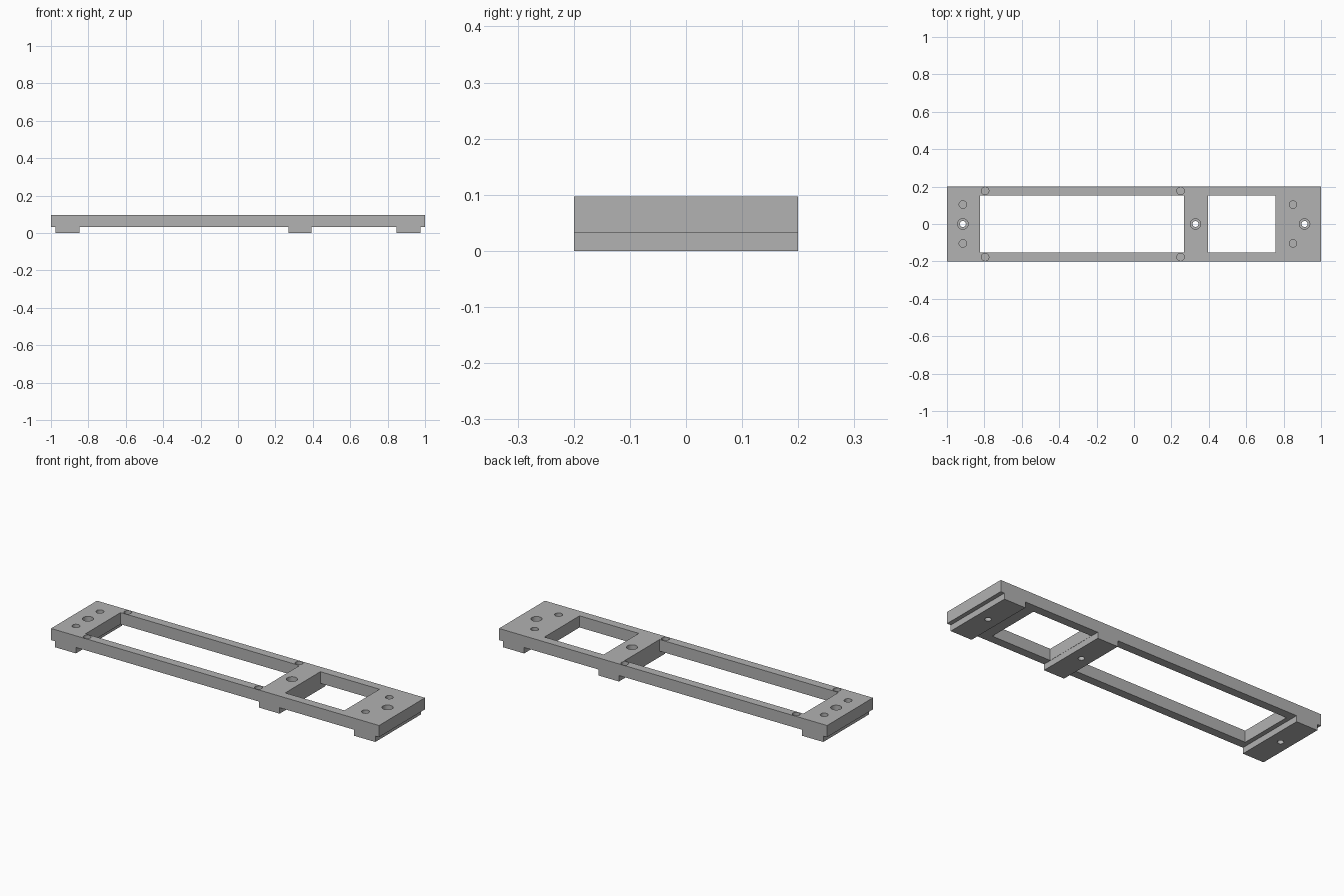
import bpy, bmesh
from mathutils import Matrix, Vector

default = bpy.data.objects.get("Cube")
if default:
    bpy.data.objects.remove(default, do_unlink=True)

TOP, PLATE_BOTTOM, HALF_WIDTH = 0.097, 0.033, 0.2

grey = bpy.data.materials.new("light grey")
grey.use_nodes = True
colour = (0.445, 0.445, 0.445, 1)
grey.diffuse_color = colour
grey.node_tree.nodes["Principled BSDF"].inputs["Base Color"].default_value = colour


def make_object(name, bm):
    bmesh.ops.recalc_face_normals(bm, faces=bm.faces)
    mesh = bpy.data.meshes.new(name)
    bm.to_mesh(mesh)
    bm.free()
    mesh.materials.append(grey)
    obj = bpy.data.objects.new(name, mesh)
    bpy.context.collection.objects.link(obj)
    return obj


def add_box(bm, x0, x1, half_y, z0, z1):
    centre = Matrix.Translation(((x0 + x1) / 2, 0, (z0 + z1) / 2))
    size = Matrix.Diagonal((x1 - x0, 2 * half_y, z1 - z0, 1))
    bmesh.ops.create_cube(bm, size=1, matrix=centre @ size)


def add_drill(bm, x, y, radius, z0, z1):
    bmesh.ops.create_cone(bm, cap_ends=True, segments=32, radius1=radius, radius2=radius,
                          depth=z1 - z0, matrix=Matrix.Translation((x, y, (z0 + z1) / 2)))


def cut(target, name, bm):
    cutter = make_object(name, bm)
    cutter.hide_render = True
    mod = target.modifiers.new(name, "BOOLEAN")
    mod.operation, mod.solver, mod.object = "DIFFERENCE", "EXACT", cutter
    bpy.context.view_layer.objects.active = target
    bpy.ops.object.modifier_apply(modifier=mod.name)
    bpy.data.objects.remove(cutter, do_unlink=True)


# Plate with three feet, extruded from its side outline
outline = [(-1, TOP), (-1, PLATE_BOTTOM)]
for x0, x1 in [(-0.977, -0.848), (0.269, 0.394), (0.847, 0.977)]:
    outline += [(x0, PLATE_BOTTOM), (x0, 0), (x1, 0), (x1, PLATE_BOTTOM)]
outline += [(1, PLATE_BOTTOM), (1, TOP)]
bm = bmesh.new()
side = bm.faces.new([bm.verts.new((x, -HALF_WIDTH, z)) for x, z in outline])
moved = bmesh.ops.extrude_face_region(bm, geom=[side])["geom"]
bmesh.ops.translate(bm, vec=Vector((0, 2 * HALF_WIDTH, 0)),
                    verts=[v for v in moved if isinstance(v, bmesh.types.BMVert)])
frame = make_object("mounting_frame", bm)

# Two rectangular windows
bm = bmesh.new()
for x0, x1 in [(-0.823, 0.268), (0.395, 0.756)]:
    add_box(bm, x0, x1, 0.153, 0.01, 0.2)
cut(frame, "windows", bm)

# Counterbores and blind pin holes
bm = bmesh.new()
screw_positions = (-0.915, 0.329, 0.912)
for x in screw_positions:
    add_drill(bm, x, 0, 0.028, 0.04, 0.2)
for x, y in [(-0.915, 0.104), (0.85, 0.104), (-0.796, 0.177), (0.249, 0.177)]:
    for s in (-1, 1):
        add_drill(bm, x, s * y, 0.02, 0.05, 0.2)
cut(frame, "counterbores", bm)

# Screw holes right through the feet
bm = bmesh.new()
for x in screw_positions:
    add_drill(bm, x, 0, 0.016, -0.1, 0.2)
cut(frame, "screw_holes", bm)

# Smooth hole walls, crisp edges
bpy.ops.object.select_all(action="DESELECT")
frame.select_set(True)
bpy.context.view_layer.objects.active = frame
bpy.ops.object.shade_smooth_by_angle(angle=0.5)
